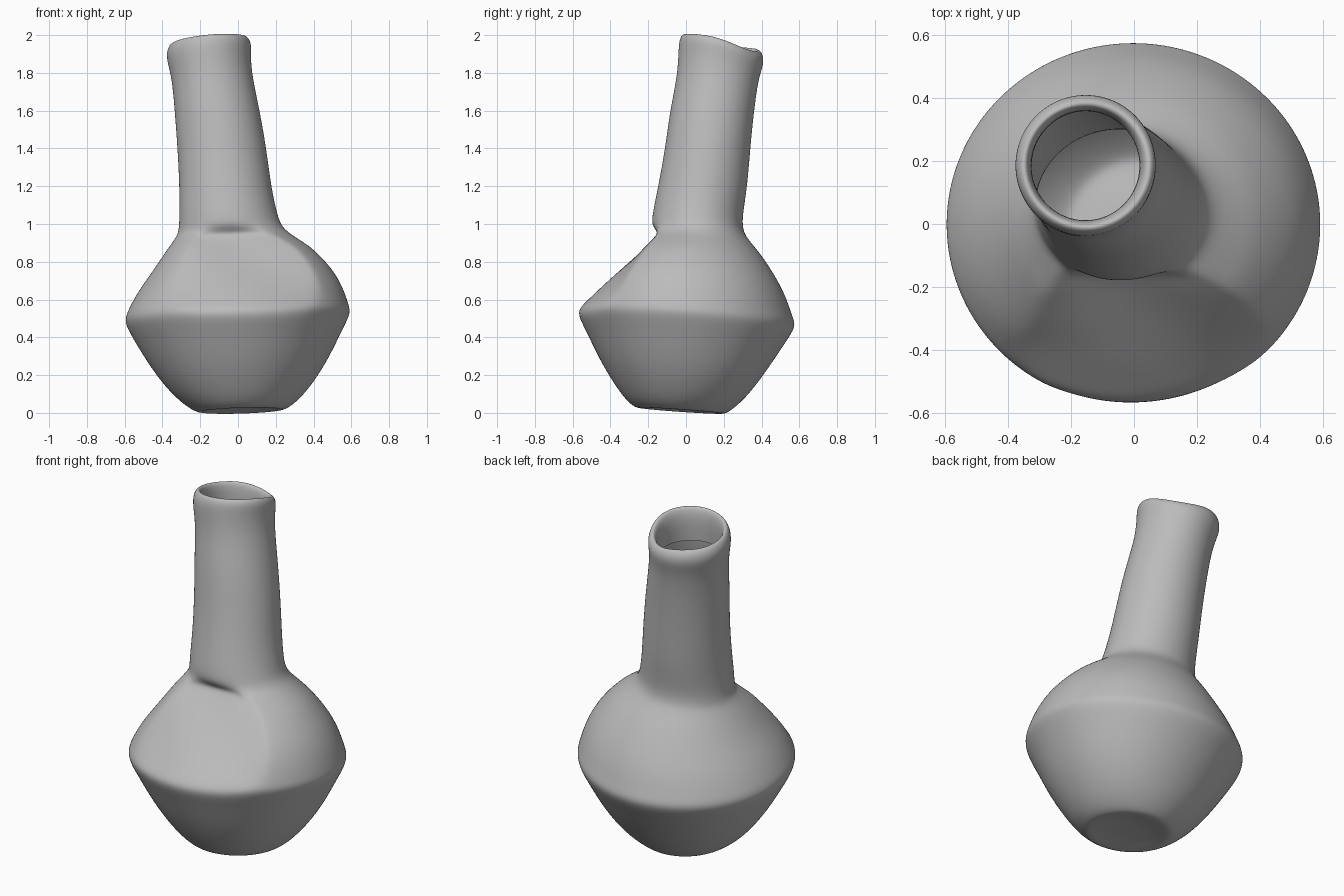
import bpy, bmesh, math

cube = bpy.data.objects.get("Cube")
if cube:
    bpy.data.objects.remove(cube, do_unlink=True)

SEGMENTS = 64

# Sections from base to rim: height, left x, right x, front y, back y
SECTIONS = [
    (.03, -.03, .05, -.06, .02),
    (.026, -.12, .14, -.15, .1),
    (.01, -.19, .22, -.24, .18),
    (.012, -.22, .25, -.27, .21),
    (.045, -.275, .305, -.315, .255),
    (.12, -.36, .375, -.375, .33),
    (.25, -.46, .465, -.458, .422),
    (.4, -.55, .54, -.53, .52),
    (.48, -.594, .582, -.575, .572),
    (.52, -.597, .595, -.58, .577),
    (.56, -.582, .585, -.562, .56),
    (.65, -.535, .555, -.52, .53),
    (.75, -.46, .5, -.45, .475),
    (.85, -.39, .41, -.36, .4),
    (.89, -.36, .36, -.3, .362),
    (.93, -.33, .3, -.24, .327),
    (.955, -.318, .265, -.195, .31),
    (.99, -.312, .23, -.182, .3),
    (1.05, -.31, .207, -.178, .3),
    (1.2, -.31, .175, -.147, .325),
    (1.4, -.32, .15, -.11, .34),
    (1.6, -.335, .115, -.085, .36),
    (1.78, -.35, .075, -.045, .383),
    (1.88, -.377, .067, -.04, .408),
    (1.94, -.377, .072, -.036, .412),
    (1.975, -.355, .052, -.015, .39),
    (1.965, -.335, .03, .005, .368),
    (1.9, -.325, .015, .015, .358),
    (1.8, -.325, .02, .005, .358),
]


def ramp(value, start, end):
    t = min(max((value - start) / (end - start), 0), 1)
    return t * t * (3 - 2 * t)


def section_point(section, angle):
    """Point on a tilted oval section, pressed in at the front shoulder."""
    height, left, right, front, back = section
    # Slight swelling low on the back left of the body
    swell = ramp(height, .03, .15) * (1 - ramp(height, .25, .5))
    scale = 1 + .035 * swell * max(math.cos(angle - math.pi / 4), 0) ** 6
    dx = math.cos(angle) * (right - left) / 2 * scale
    dy = math.sin(angle) * (back - front) / 2 * scale
    x, y = (left + right) / 2 + dx, (front + back) / 2 + dy
    body = 1 - ramp(height, .65, 1.1)
    rim = ramp(height, 1.7, 1.95)
    z = height + dy * (-.07 * body - .17 * rim) + dx * (.03 * body + .09 * rim)
    # Rim dips at the back left
    z -= rim * .035 * max(math.cos(angle - .9), 0) ** 3
    # Flattened dent on the front shoulder, under an overhanging crease
    if .55 < z < .985 and y < 0:
        rise = (z - .55) / .4
        dent = -.57 + .43 * rise + .8 * max(1 - rise, 0) * x * x
        dent += .006 * math.sin(11 * x + 17 * z) * ramp(rise, 0, .3)
        y = max(y, min(dent, -.15))
    return x, y, z


def loft(name, sections, material):
    bm = bmesh.new()
    rings = [[bm.verts.new(section_point(s, math.tau * i / SEGMENTS))
              for i in range(SEGMENTS)] for s in sections]
    for lower, upper in zip(rings, rings[1:]):
        for i in range(SEGMENTS):
            j = (i + 1) % SEGMENTS
            bm.faces.new((lower[i], lower[j], upper[j], upper[i]))
    bm.faces.new(rings[0][::-1])
    mesh = bpy.data.meshes.new(name)
    bm.to_mesh(mesh)
    bm.free()
    mesh.materials.append(material)
    mesh.shade_smooth()
    obj = bpy.data.objects.new(name, mesh)
    bpy.context.collection.objects.link(obj)
    smooth = obj.modifiers.new("smooth", "SUBSURF")
    smooth.levels = smooth.render_levels = 2
    return obj


clay = bpy.data.materials.new("grey clay")
clay.use_nodes = True
colour = (.5, .5, .5, 1)
clay.diffuse_color = colour
clay.node_tree.nodes["Principled BSDF"].inputs["Base Color"].default_value = colour

# Leaning bottle: hollow base, rounded body, tall neck and rolled rim
loft("bottle", SECTIONS, clay)
